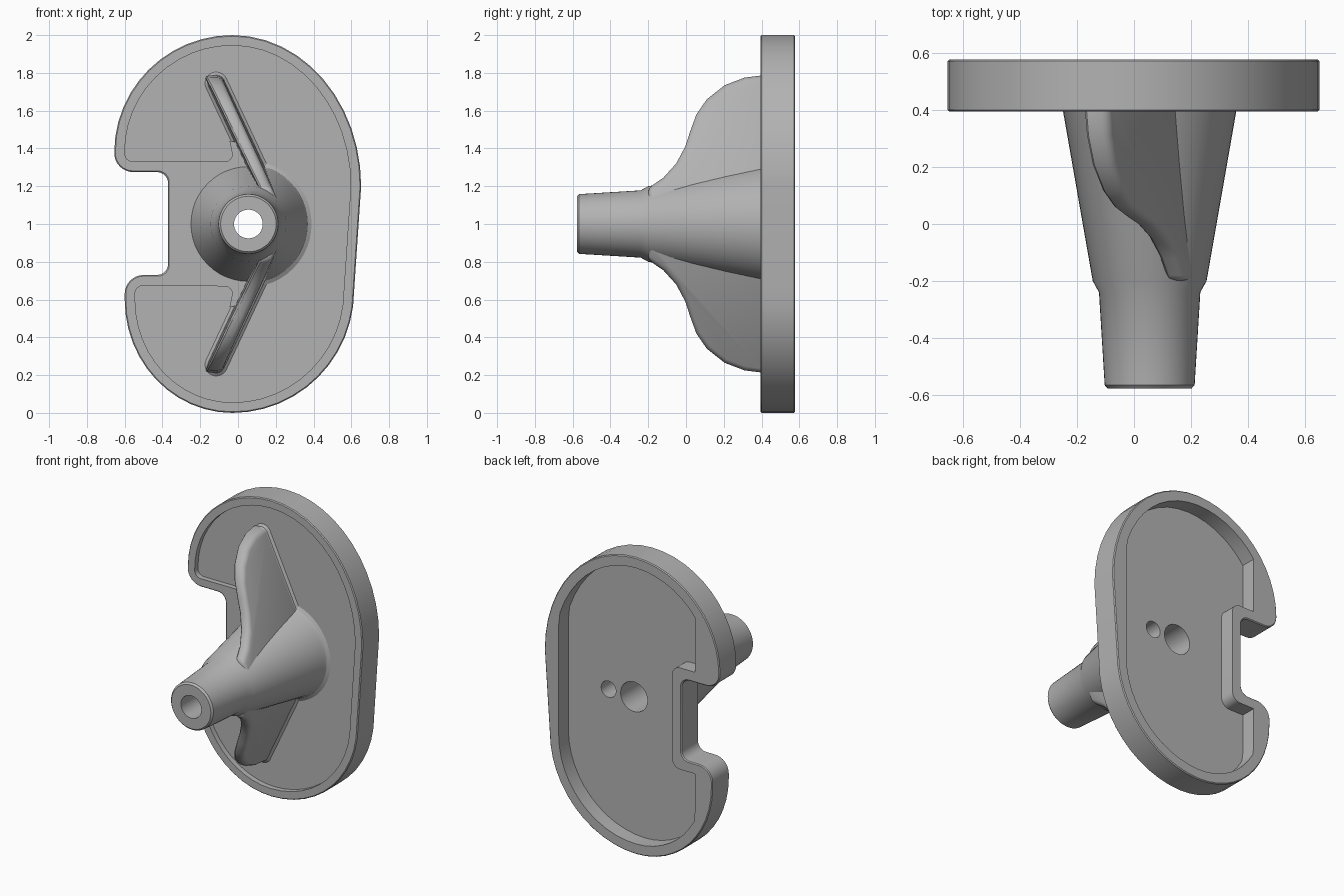
import bpy, bmesh
from math import sin, cos, radians, atan2, degrees

if "Cube" in bpy.data.objects:
    bpy.data.objects.remove(bpy.data.objects["Cube"])

grey = bpy.data.materials.new("mid_grey")
grey.use_nodes = True
grey.diffuse_color = (0.45, 0.45, 0.45, 1)
grey.node_tree.nodes["Principled BSDF"].inputs["Base Color"].default_value = (0.45, 0.45, 0.45, 1)

CX = 0.055  # hub axis


def arc(cx, cz, rx, rz, a0, a1, n=12):
    angles = [radians(a0 + (a1 - a0) * i / n) for i in range(n + 1)]
    return [(cx + rx * cos(a), cz + rz * sin(a)) for a in angles]


def circle(r, cx=CX):
    return arc(cx, 1, r, r, 0, 360, 48)[:-1]


def at(points, y):
    return [(x, y, z) for x, z in points]


def loft(name, rings):
    """Closed solid skinned through rings of equal point count."""
    bm = bmesh.new()
    loops = [[bm.verts.new(p) for p in ring] for ring in rings]
    n = len(loops[0])
    for a, b in zip(loops, loops[1:]):
        for i in range(n):
            j = (i + 1) % n
            bm.faces.new((a[i], a[j], b[j], b[i]))
    bm.faces.new(loops[0])
    bm.faces.new(loops[-1])
    bmesh.ops.remove_doubles(bm, verts=bm.verts, dist=0.0005)
    bmesh.ops.recalc_face_normals(bm, faces=bm.faces)
    mesh = bpy.data.meshes.new(name)
    bm.to_mesh(mesh)
    bm.free()
    mesh.materials.append(grey)
    obj = bpy.data.objects.new(name, mesh)
    bpy.context.collection.objects.link(obj)
    return obj


def cutter(name, rings):
    obj = loft(name, rings)
    obj.hide_render = True
    return obj


def finish(obj, cutters=(), bevel=0):
    """Apply cuts and edge rounding, then smooth shade."""
    for c in cutters:
        m = obj.modifiers.new("cut", 'BOOLEAN')
        m.operation, m.solver, m.object = 'DIFFERENCE', 'EXACT', c
    if bevel:
        m = obj.modifiers.new("round", 'BEVEL')
        m.width, m.segments, m.limit_method = bevel, 3, 'ANGLE'
        m.angle_limit = radians(40)
    graph = bpy.context.evaluated_depsgraph_get()
    graph.update()
    mesh = bpy.data.meshes.new_from_object(obj.evaluated_get(graph))
    obj.modifiers.clear()
    obj.data = mesh
    bpy.ops.object.select_all(action='DESELECT')
    obj.select_set(True)
    bpy.context.view_layer.objects.active = obj
    bpy.ops.object.shade_smooth_by_angle(angle=radians(28))


def outline(i, notch):
    """Plate outline shrunk by i, with the given notch side points."""
    return (arc(-.03, 1.2, .682 - i, .8 - i, 0, 90)
            + arc(-.03, 1.38, .625 - i, .62 - i, 90, 180)[1:]
            + arc(-.555, 1.375, .1 - i, .1 - i, 180, 270, 8)
            + notch
            + arc(-.5, .63, .1 - i, .1 - i, 90, 180, 8)
            + arc(-.03, .6, .57 - i, .6 - i, 180, 270)
            + arc(-.03, .65, .645 - i, .65 - i, 270, 360)[1:])


def notch_curve(i, x, r=.06):
    return (arc(x - r, 1.275 + i - r, r, r, 90, 0, 6)
            + arc(x - r, .73 - i + r, r, r, 0, -90, 6))


# Base plate with softened rims
full = outline(0, notch_curve(0, -.37))
slim = outline(.006, notch_curve(.006, -.364))
plate = loft("base_plate", [at(slim, .395), at(full, .401), at(full, .572), at(slim, .578)])

# Shallow front pocket, split by a step that runs under the hub
side = arc(-.07, 1.37, .04, .04, 270, 360, 6) + [(-.045, 1.44), (.06, 1.42)]
step = side + [(x, 2 - z) for x, z in reversed(side)]
front = outline(.055, step)
front_pocket = cutter("front_pocket", [at(front, .3), at(front, .43)])

# Deep back pocket with straight side walls
back = [(min(max(x, -.47), .545), z) for x, z in outline(.07, notch_curve(.07, -.3))]
back_pocket = cutter("back_pocket", [at(back, .475), at(back, .7)])

# Bore and blind locating hole
bore = cutter("bore", [at(circle(r), y) for r, y in
                       ((.076, -.7), (.076, .1), (.1, .102), (.1, .48), (.1, .7))])
pin = [at(circle(.055, .245), y) for y in (.32, .7)]
pin_hole = cutter("pin_hole", pin)

# Hub: tapered spigot, shoulder, cone and flared foot
hub_profile = ((.147, -.578), (.158, -.566), (.178, -.24), (.2, -.2),
               (.305, .4), (.314, .418), (.338, .432), (.338, .45))
hub = loft("hub", [at(circle(r), y) for r, y in hub_profile])

finish(plate, (front_pocket, back_pocket, bore, pin_hole))
finish(hub, (bore, pin_hole))
for c in (front_pocket, back_pocket, bore, pin_hole):
    bpy.data.objects.remove(c)


# Two slanted ribs, mirrored above and below the hub
def rib_x(z):
    return .08 - .47 * (z - 1.33)


rib_edge = [(1.1, .44), (1.785, .44), (1.785, .39), (1.775, .31), (1.735, .205), (1.66, .11),
            (1.58, .055), (1.49, .022), (1.41, -.004), (1.32, -.052), (1.245, -.12),
            (1.19, -.2), (1.1, -.2)]
tilt = degrees(atan2(1, -.47))


def capsule(r):
    return (arc(rib_x(1.745), 1.745, r, r, tilt - 90, tilt + 90)
            + arc(rib_x(1.25), 1.25, r, r, tilt + 90, tilt + 270))


for name, s in (("upper", 1), ("lower", -1)):
    rings = [[(rib_x(z) + d * (.038 + .02 * y), y, 1 + s * (z - 1)) for z, y in rib_edge]
             for d in (-1, 1)]
    finish(loft(name + "_rib", rings), bevel=.024)
    foot = [[(x, y, 1 + s * (z - 1)) for x, z in capsule(r)]
            for r, y in ((.038, .398), (.044, .418), (.062, .432), (.062, .445))]
    finish(loft(name + "_rib_foot", foot))
